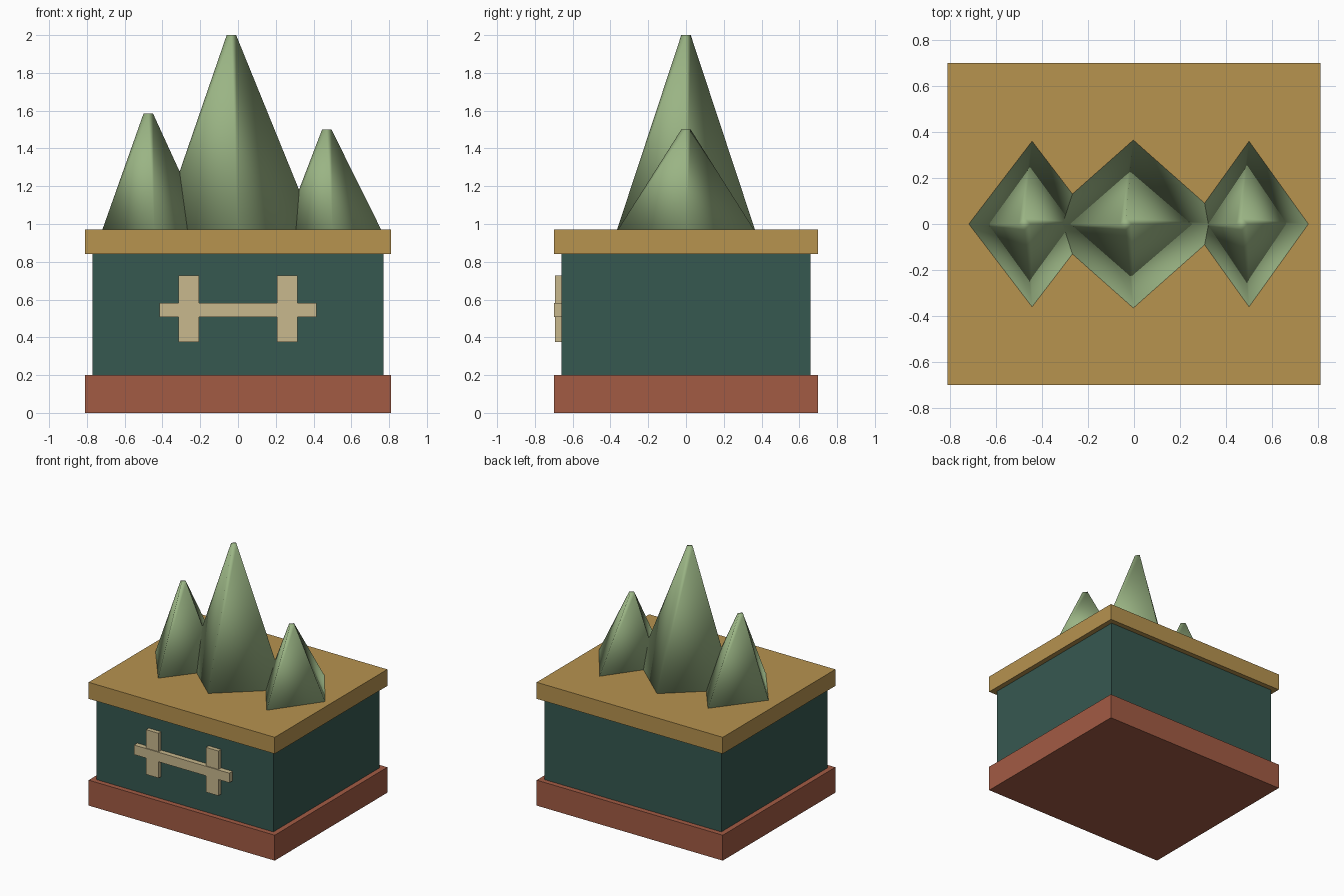
import bpy
import bmesh
import math
from mathutils import Vector

if "Cube" in bpy.data.objects:
    bpy.data.objects.remove(bpy.data.objects["Cube"])


def material(name, rgb):
    """Flat colour from 0-255 sRGB values."""
    m = bpy.data.materials.new(name)
    lin = [((c / 255 + 0.055) / 1.055) ** 2.4 for c in rgb]
    m.diffuse_color = (*lin, 1)
    m.use_nodes = True
    m.node_tree.nodes["Principled BSDF"].inputs["Base Color"].default_value = m.diffuse_color
    return m


brick = material("brick red", (162, 91, 68))
teal = material("dark teal", (54, 88, 80))
ochre = material("ochre", (183, 147, 79))
cream = material("cream", (200, 184, 141))
green = material("sage green", (154, 180, 132))


def finish(name, bm, mat, smooth=False):
    bmesh.ops.recalc_face_normals(bm, faces=bm.faces)
    for f in bm.faces:
        f.smooth = smooth
    mesh = bpy.data.meshes.new(name)
    bm.to_mesh(mesh)
    bm.free()
    mesh.materials.append(mat)
    obj = bpy.data.objects.new(name, mesh)
    bpy.context.collection.objects.link(obj)


def box(name, lo, hi, mat):
    bm = bmesh.new()
    bmesh.ops.create_cube(bm, size=1)
    lo, hi = Vector(lo), Vector(hi)
    for v in bm.verts:
        v.co = (lo + hi) / 2 + v.co * (hi - lo)
    finish(name, bm, mat)


def peak(name, x, rx, ry, top_z, tip_shift):
    """Four-sided, softly shaded spire with a tiny blunt tip."""
    bm = bmesh.new()
    rings = []
    for cx, a, b, z in ((x, rx, ry, 0.97), (x + tip_shift, 0.025, 0.025, top_z)):
        rings.append([bm.verts.new((cx + a * math.cos(i * math.pi / 2),
                                    b * math.sin(i * math.pi / 2), z))
                      for i in range(4)])
    for ring in rings:
        bm.faces.new(ring)
    for i in range(4):
        j = (i + 1) % 4
        bm.faces.new((rings[0][i], rings[0][j], rings[1][j], rings[1][i]))
    finish(name, bm, green, smooth=True)


# Stacked box: plinth, body and lid
box("plinth", (-0.81, -0.70, 0), (0.81, 0.70, 0.20), brick)
box("body", (-0.77, -0.66, 0.20), (0.77, 0.66, 0.84), teal)
box("lid", (-0.81, -0.70, 0.84), (0.81, 0.70, 0.97), ochre)

# Front emblem: a crossbar with two uprights
box("emblem_bar", (-0.415, -0.70, 0.507), (0.415, -0.655, 0.582), cream)
for side, label in ((-1, "left"), (1, "right")):
    box("emblem_upright_" + label, (side * 0.26 - 0.054, -0.693, 0.375),
        (side * 0.26 + 0.054, -0.655, 0.727), cream)

# Three spires on the lid
peak("left_peak", -0.443, 0.275, 0.36, 1.585, -0.032)
peak("middle_peak", -0.003, 0.412, 0.365, 2.0, -0.032)
peak("right_peak", 0.50, 0.258, 0.36, 1.50, -0.03)
